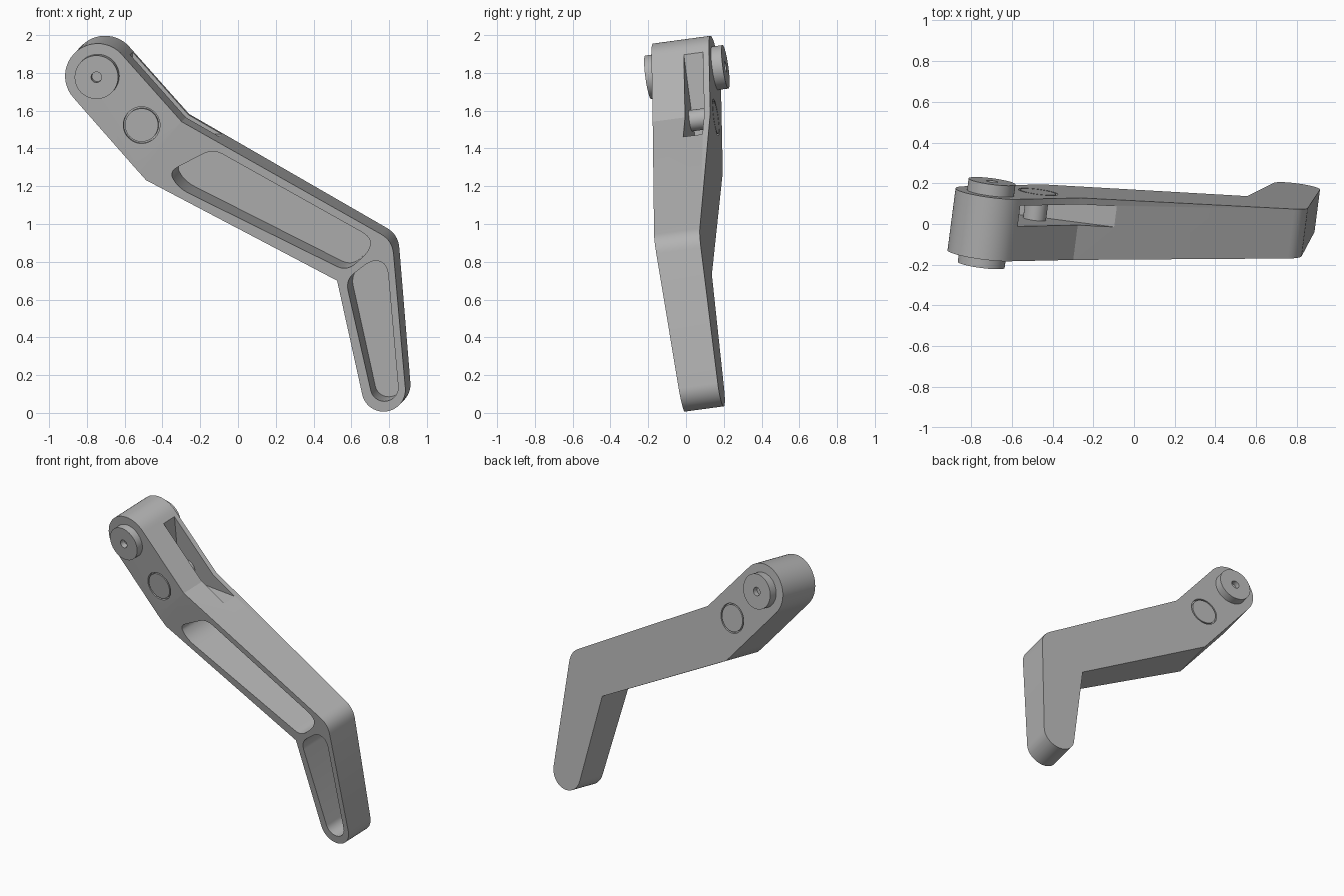
import bpy, bmesh
from math import cos, sin, radians
from mathutils import Vector

cube = bpy.data.objects.get("Cube")
if cube:
    bpy.data.objects.remove(cube)

AXIS = Vector((0.13, 1, 0.135))   # thickness direction of the tilted arm
REF = 0.02                        # depth at which profiles are drawn
FRONT, BACK = -0.007, 0.308

grey = bpy.data.materials.new("plain grey")
grey.use_nodes = True
grey.diffuse_color = (0.45, 0.45, 0.45, 1)
grey.node_tree.nodes["Principled BSDF"].inputs["Base Color"].default_value = (0.45, 0.45, 0.45, 1)


def place(x, z, depth):
    p = Vector((x, REF - AXIS.x * x - AXIS.z * z, z))
    return p + AXIS * ((depth - REF) / AXIS.length_squared)


def arc(cx, cz, r, start, end, n=24):
    angles = [radians(start + (end - start) * i / n) for i in range(n + 1)]
    return [(cx + r * cos(a), cz + r * sin(a)) for a in angles]


def circle(cx, cz, r, n=48):
    return arc(cx, cz, r, 0, 360, n)[:-1]


def rounded(corners, r, n=8):
    """Round every corner of a polygon."""
    pts = [Vector(c) for c in corners]
    out = []
    for i, p in enumerate(pts):
        a, b = pts[i - 1] - p, pts[(i + 1) % len(pts)] - p
        s = p + a.normalized() * min(r, a.length * 0.45)
        e = p + b.normalized() * min(r, b.length * 0.45)
        for k in range(n + 1):
            t = k / n
            out.append(tuple(s * (1 - t) ** 2 + p * 2 * t * (1 - t) + e * t * t))
    return out


def prism(name, profile, d0, d1, taper=False):
    bm = bmesh.new()
    near = [bm.verts.new(place(x, z, d0)) for x, z in profile]
    far = [bm.verts.new(place(x, z, d1)) for x, z in profile]
    bm.faces.new(near)
    bm.faces.new(far)
    for i in range(len(near)):
        bm.faces.new((near[i - 1], near[i], far[i], far[i - 1]))
    if taper:
        # crease the front, then thin the arm steadily past the crease
        across = (place(1, -1, 0) - place(0, 0, 0)).normalized()
        origin = place(-0.295, 1.545, 0)
        bmesh.ops.bisect_plane(bm, geom=bm.verts[:] + bm.edges[:] + bm.faces[:],
                               plane_co=origin, plane_no=across)
        for v in bm.verts:
            if v.co.dot(AXIS) < (d0 + d1) / 2:
                along = max(0, (v.co - origin).dot(across))
                v.co += AXIS * (0.053 * along)
    bmesh.ops.recalc_face_normals(bm, faces=bm.faces[:])
    mesh = bpy.data.meshes.new(name)
    bm.to_mesh(mesh)
    bm.free()
    mesh.materials.append(grey)
    obj = bpy.data.objects.new(name, mesh)
    bpy.context.collection.objects.link(obj)
    return obj


def activate(obj):
    bpy.ops.object.select_all(action='DESELECT')
    obj.select_set(True)
    bpy.context.view_layer.objects.active = obj


def cut(obj, cutter):
    cutter.hide_render = True
    mod = obj.modifiers.new("cut", 'BOOLEAN')
    mod.operation = 'DIFFERENCE'
    mod.solver = 'EXACT'
    mod.object = cutter
    activate(obj)
    bpy.ops.object.modifier_apply(modifier=mod.name)
    bpy.data.objects.remove(cutter)


HEAD = (-0.74, 1.787)
PIN = (-0.507, 1.527)

# Bent arm: round head, straight middle, leg with round end
shoulder = rounded([(0.877, 0.12), (0.812, 0.907), (-0.295, 1.545)], 0.07)[9:18]
outline = (arc(*HEAD, 0.172, 38, 222) + [(-0.484, 1.235), (0.52, 0.695)]
           + arc(0.762, 0.112, 0.115, 193, 365) + shoulder + [(-0.295, 1.545)])
arm = prism("arm", outline, FRONT, BACK, taper=True)

# Hollows in the front of the middle and the leg
middle = [(-0.365, 1.28), (-0.13, 1.4), (0.7, 0.925), (0.69, 0.85),
          (0.57, 0.745), (-0.31, 1.19)]
cut(arm, prism("middle_hollow", rounded(middle, 0.06), -0.2, 0.275))
leg = rounded([(0.695, 0.09), (0.565, 0.70), (0.71, 0.81), (0.785, 0.78), (0.84, 0.12)], 0.06)
cut(arm, prism("leg_hollow", leg[9:36] + arc(0.766, 0.125, 0.073, 365, 193), -0.2, 0.275))

# Slot in the upper edge, crossed by the pin
cut(arm, prism("slot", [(-0.59, 1.442), (0.2, 1.442), (0.2, 2.1), (-0.59, 2.1)], 0.17, 0.275))

# Pin with flush heads in slightly wider seats
for side, d0, d1 in (("front", FRONT, 0.013), ("back", 0.288, BACK)):
    outer = (d0 - 0.05, d1) if side == "front" else (d0, d1 + 0.05)
    cut(arm, prism("pin_seat", circle(*PIN, 0.097), *outer))
parts = [arm, prism("pin_shaft", circle(*PIN, 0.056), 0.0, 0.3),
         prism("front_pin_head", circle(*PIN, 0.088), FRONT, 0.02),
         prism("back_pin_head", circle(*PIN, 0.088), 0.28, BACK)]

# Round bosses with a small centre hole on both sides of the head
for name, d0, d1, h0, h1 in (("front_boss", -0.058, 0.02, -0.1, -0.02),
                             ("back_boss", 0.28, 0.366, 0.33, 0.4)):
    boss = prism(name, circle(*HEAD, 0.115), d0, d1)
    cut(boss, prism("boss_hole", circle(*HEAD, 0.028, 24), h0, h1))
    parts.append(boss)

for part in parts:
    activate(part)
    bpy.ops.object.shade_smooth_by_angle(angle=radians(25))
